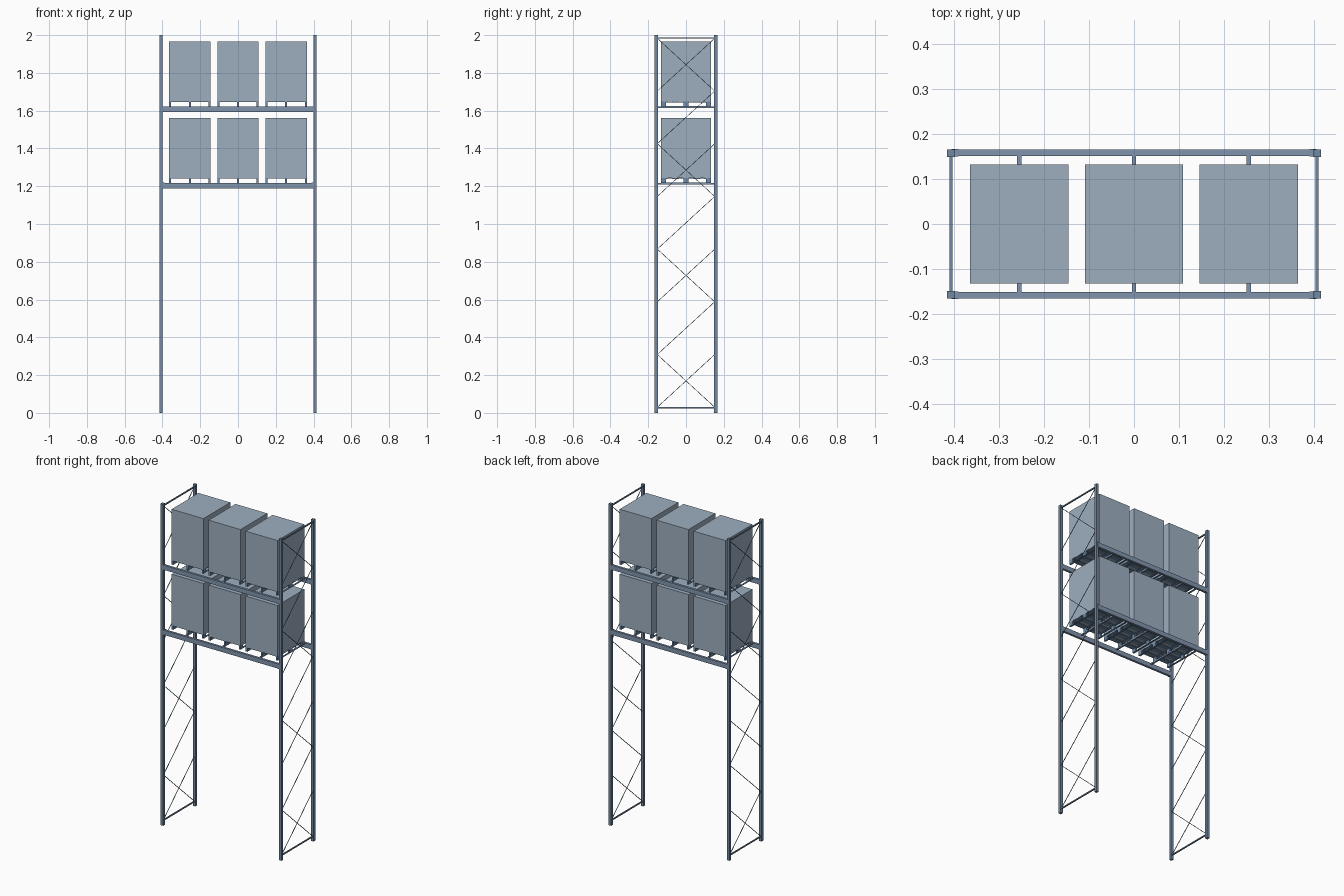
import bpy, math
from mathutils import Vector

if "Cube" in bpy.data.objects:
    bpy.data.objects.remove(bpy.data.objects["Cube"])

def material(name, rgb):
    m = bpy.data.materials.new(name)
    m.diffuse_color = (*rgb, 1)
    m.use_nodes = True
    m.node_tree.nodes["Principled BSDF"].inputs["Base Color"].default_value = m.diffuse_color
    return m

STEEL = material("blue_steel", (0.17, 0.25, 0.36))
BEAM = material("beam_steel", (0.22, 0.30, 0.42))
PALLET = material("pallet_blue", (0.16, 0.26, 0.40))
LOAD = material("slate_load", (0.34, 0.43, 0.53))

def mesh_from_boxes(name, boxes, mat):
    """One object made of axis-aligned boxes given as (centre, size)."""
    verts, faces = [], []
    for c, s in boxes:
        n = len(verts)
        for dz in (-.5, .5):
            for dx, dy in ((-.5, -.5), (.5, -.5), (.5, .5), (-.5, .5)):
                verts.append((c[0] + dx * s[0], c[1] + dy * s[1], c[2] + dz * s[2]))
        faces += [[n + i for i in f] for f in
                  ((3, 2, 1, 0), (4, 5, 6, 7), (0, 1, 5, 4), (1, 2, 6, 5), (2, 3, 7, 6), (3, 0, 4, 7))]
    me = bpy.data.meshes.new(name)
    me.from_pydata(verts, [], faces)
    me.materials.append(mat)
    ob = bpy.data.objects.new(name, me)
    bpy.context.collection.objects.link(ob)
    return ob

def rod(name, a, b, t):
    """Square bar of thickness t between two points."""
    a, b = Vector(a), Vector(b)
    ob = mesh_from_boxes(name, [((0, 0, 0), (t, t, (b - a).length))], STEEL)
    ob.location = (a + b) / 2
    ob.rotation_euler = (b - a).to_track_quat('Z', 'Y').to_euler()

PX, PY, W, H = 0.407, 0.1575, 0.017, 2.0
LEVELS = (1.218, 1.622)           # beam top heights
BAYS = (-0.255, 0.0, 0.255)       # pallet centres

for sx, sn in ((-1, "left"), (1, "right")):
    # Upright posts
    x, e = sx * PX, 0.152
    for sy, fn in ((-1, "front"), (1, "back")):
        mesh_from_boxes(f"{fn}_{sn}_upright", [((x, sy * PY, H / 2), (W, W, H))], STEEL)

    # End frame bracing
    for z, n in ((0.028, "bottom"), (1.985, "top")):
        mesh_from_boxes(f"{sn}_{n}_tie", [((x, 0, z), (0.007, 2 * e, 0.007))], STEEL)
    z0, step = 0.03, 0.279
    for i in range(7):
        a, b = z0 + i * step, z0 + (i + 1) * step
        rod(f"{sn}_rising_brace", (x, -e, a), (x, e, b), 0.003)
        if i % 2 == 0:
            rod(f"{sn}_falling_brace", (x, -e, b), (x, e, a), 0.003)

for z in LEVELS:
    # Load beams with end connectors
    for sy, fn in ((-1, "front"), (1, "back")):
        parts = [((0, sy * 0.1585, z - 0.0145), (0.796, 0.014, 0.029))]
        parts += [((sx * 0.398, sy * 0.1585, z - 0.0145), (0.016, 0.0165, 0.031)) for sx in (-1, 1)]
        mesh_from_boxes(f"{fn}_beam", parts, BEAM)

    for x in BAYS:
        # Cross bar under each pallet
        mesh_from_boxes("pallet_support", [((x, 0, z - 0.004), (0.01, 0.306, 0.008))], BEAM)

        # Pallet: runners, blocks and deck boards
        px, py = 0.219, 0.264
        parts = []
        for ix in (-1, 0, 1):
            bx = x + ix * (px - 0.011) / 2
            parts.append(((bx, 0, z + 0.0015), (0.011, py, 0.003)))
            for iy in (-1, 0, 1):
                parts.append(((bx, iy * (py - 0.026) / 2, z + 0.0125), (0.011, 0.026, 0.019)))
            parts.append(((bx, 0, z + 0.0225), (0.011, py, 0.002)))
        for i in range(5):
            parts.append(((x, (i - 2) * (py - 0.034) / 4, z + 0.0245), (px, 0.034, 0.002)))
        mesh_from_boxes("pallet", parts, PALLET)

        # Load
        mesh_from_boxes("load_box", [((x, 0, z + 0.0255 + 0.159), (0.219, 0.264, 0.318))], LOAD)
